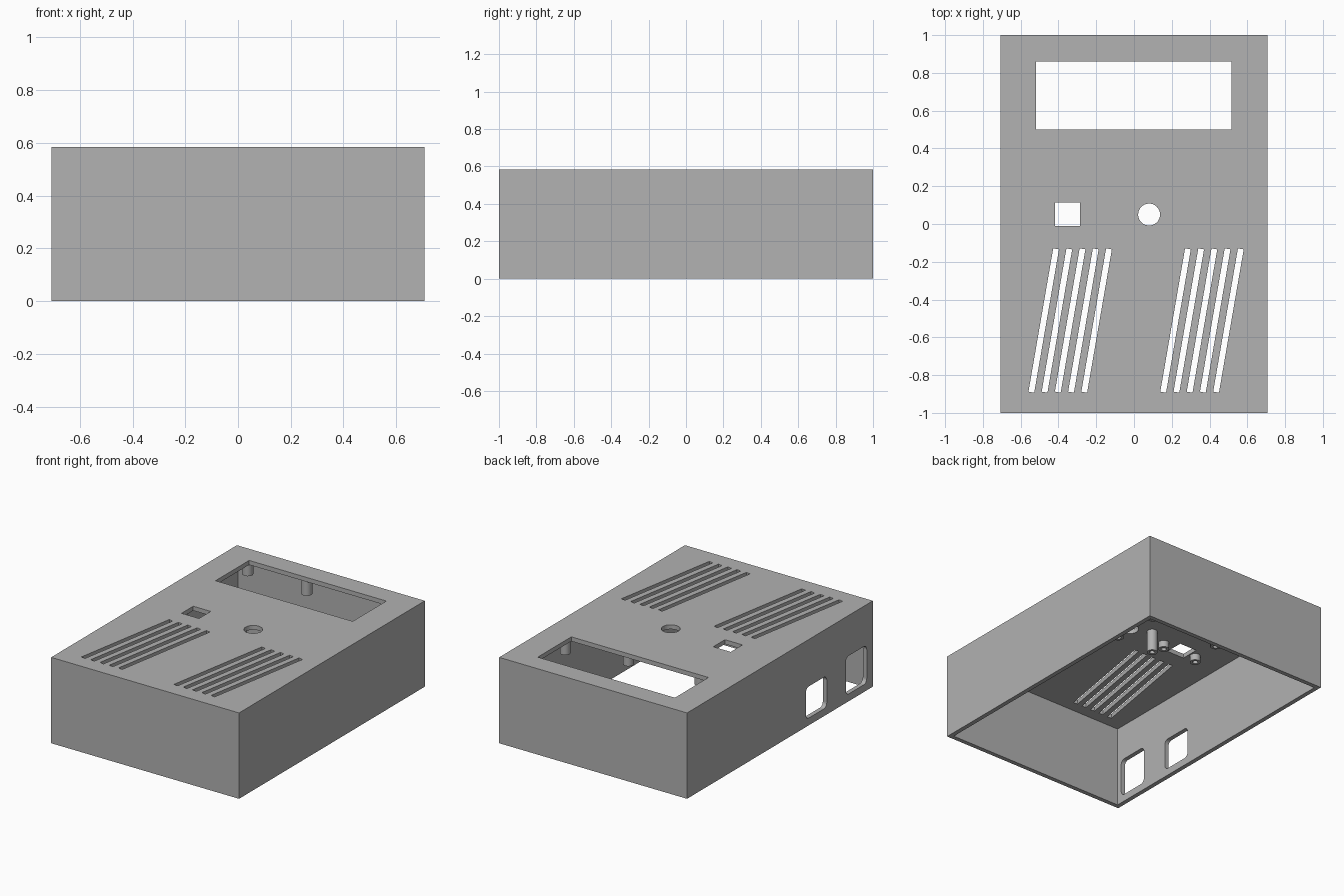
import bpy, bmesh, math
from mathutils import Matrix, Vector

old = bpy.data.objects.get("Cube")
if old:
    bpy.data.objects.remove(old, do_unlink=True)

W, D, H, T = 1.416, 2.0, 0.585, 0.03   # case size and wall thickness

grey = bpy.data.materials.new("grey plastic")
grey.use_nodes = True
colour = (0.445, 0.445, 0.445, 1)
grey.diffuse_color = colour
grey.node_tree.nodes["Principled BSDF"].inputs["Base Color"].default_value = colour


def make_object(name, bm):
    bmesh.ops.recalc_face_normals(bm, faces=bm.faces[:])
    mesh = bpy.data.meshes.new(name)
    bm.to_mesh(mesh)
    bm.free()
    mesh.materials.append(grey)
    obj = bpy.data.objects.new(name, mesh)
    bpy.context.collection.objects.link(obj)
    return obj


def add_box(bm, center, size, turn=0.0):
    m = (Matrix.Translation(center) @ Matrix.Rotation(turn, 4, 'Z')
         @ Matrix.Diagonal((*size, 1)))
    return bmesh.ops.create_cube(bm, size=1, matrix=m)["verts"]


def cut(target, cutter):
    cutter.hide_render = True
    mod = target.modifiers.new("cut", 'BOOLEAN')
    mod.operation = 'DIFFERENCE'
    mod.solver = 'EXACT'
    mod.object = cutter
    bpy.context.view_layer.objects.active = target
    bpy.ops.object.modifier_apply(modifier=mod.name)
    bpy.data.objects.remove(cutter, do_unlink=True)


# Case: a box hollowed from below
bm = bmesh.new()
add_box(bm, (0, 0, H / 2), (W, D, H))
case = make_object("case", bm)
bm = bmesh.new()
add_box(bm, (0, 0, (H - T) / 2 - 0.1), (W - 2 * T, D - 2 * T, H - T + 0.2))
cut(case, make_object("cavity_cutter", bm))

# Openings in the top: display window, switch hole, round button hole
bm = bmesh.new()
add_box(bm, (-0.002, 0.68, H), (1.034, 0.362, 0.2))
add_box(bm, (-0.352, 0.052, H), (0.132, 0.126, 0.2))
bmesh.ops.create_cone(bm, cap_ends=True, segments=40, radius1=0.058, radius2=0.058,
                      depth=0.2, matrix=Matrix.Translation((0.08, 0.05, H)))

# Two groups of slanted vent slots
for group_x in (-0.338, 0.36):
    for i in range(-2, 3):
        add_box(bm, (group_x + i * 0.07, -0.511, H), (0.031, 0.77, 0.2),
                -math.radians(9.8))

# Rounded ports in the side wall
for y, top in ((-0.822, 0.31), (-0.392, 0.265)):
    low = 0.05
    verts = add_box(bm, (-W / 2, y, (low + top) / 2), (0.2, 0.225, top - low))
    edges = {e for v in verts for e in v.link_edges
             if abs((e.verts[0].co - e.verts[1].co).x) > 0.1}
    bmesh.ops.bevel(bm, geom=list(edges), offset=0.032, segments=6,
                    profile=0.5, affect='EDGES')
cut(case, make_object("opening_cutter", bm))


# Hollow screw posts under the top
def post(name, x, y, length, radius=0.034):
    bm = bmesh.new()
    top, tip, bore = H - T + 0.005, H - T - length, radius * 0.5
    profile = [(bore, top), (bore, tip), (radius, tip), (radius, top)]
    ring = [bm.verts.new((r, 0, z)) for r, z in profile]
    edges = [bm.edges.new((ring[i], ring[(i + 1) % 4])) for i in range(4)]
    bmesh.ops.spin(bm, geom=ring + edges, cent=(0, 0, 0), axis=(0, 0, 1),
                   angle=math.tau, steps=24)
    bmesh.ops.remove_doubles(bm, verts=bm.verts[:], dist=0.0005)
    bmesh.ops.translate(bm, verts=bm.verts[:], vec=Vector((x, y, 0)))
    obj = make_object(name, bm)
    bpy.ops.object.select_all(action='DESELECT')
    obj.select_set(True)
    bpy.context.view_layer.objects.active = obj
    bpy.ops.object.shade_smooth_by_angle(angle=math.radians(35))


for x in (-0.56, 0.56):
    for y in (0.5, 0.905):
        post("display_post", x, y, 0.09)
for x in (-0.46, -0.2):
    post("switch_post", x, 0.055, 0.045)
for x, y in ((-0.365, 0.37), (0.165, 0.385), (0.18, 0.06), (-0.115, 0.905)):
    post("board_post", x, y, 0.105)
post("long_post", -0.053, 0.116, 0.15)
